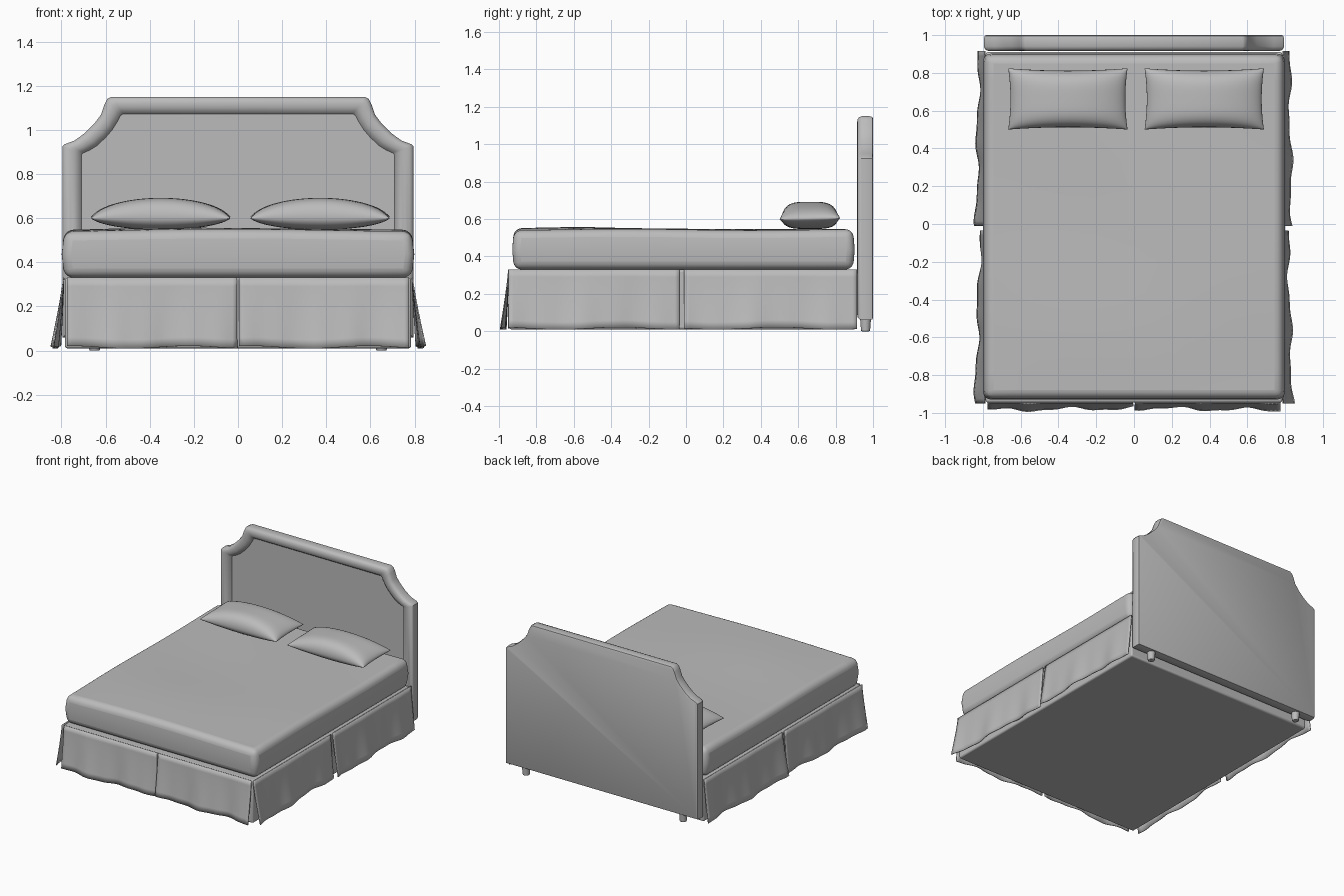
import bpy, bmesh, math
from mathutils import Vector

if "Cube" in bpy.data.objects:
    bpy.data.objects.remove(bpy.data.objects["Cube"])

GREY = (0.5, 0.5, 0.5, 1)
grey = bpy.data.materials.new("plain grey")
grey.use_nodes = True
grey.diffuse_color = GREY
grey.node_tree.nodes["Principled BSDF"].inputs["Base Color"].default_value = GREY


def finish(name, bm, angle=40):
    bmesh.ops.recalc_face_normals(bm, faces=bm.faces)
    mesh = bpy.data.meshes.new(name)
    bm.to_mesh(mesh)
    bm.free()
    mesh.materials.append(grey)
    ob = bpy.data.objects.new(name, mesh)
    bpy.context.collection.objects.link(ob)
    bpy.ops.object.select_all(action='DESELECT')
    ob.select_set(True)
    bpy.context.view_layer.objects.active = ob
    bpy.ops.object.shade_smooth_by_angle(angle=math.radians(angle))
    return ob


def box(lo, hi):
    bm = bmesh.new()
    bmesh.ops.create_cube(bm, size=1)
    lo, hi = Vector(lo), Vector(hi)
    for v in bm.verts:
        v.co = (lo + hi) / 2 + v.co * (hi - lo)
    return bm


def sheet(bm, nu, nv, func):
    """Grid of quads from func(u, v), u and v running 0 to 1."""
    rows = [[bm.verts.new(func(i / nu, j / nv)) for j in range(nv + 1)]
            for i in range(nu + 1)]
    for a, b in zip(rows, rows[1:]):
        for j in range(nv):
            bm.faces.new((a[j], b[j], b[j + 1], a[j + 1]))


def bevel(ob, width, segments):
    mod = ob.modifiers.new("rounding", 'BEVEL')
    mod.width, mod.segments = width, segments
    mod.limit_method, mod.angle_limit = 'ANGLE', math.radians(60)


# Box base
bevel(finish("box_base", box((-.785, -.945, .01), (.785, .91, .33))), .012, 3)

# Mattress: cut into a grid, softly bulged, rounded at the edges
bm = box((-.787, -.92, .33), (.787, .893, .543))
for axis, cuts in ((2, 1), (0, 10), (1, 12)):
    edges = [e for e in bm.edges
             if abs((e.verts[0].co - e.verts[1].co).normalized()[axis]) > .9]
    bmesh.ops.subdivide_edges(bm, edges=edges, cuts=cuts, use_grid_fill=True)
for v in bm.verts:
    x, y, z = v.co
    if z > .5:
        hump = math.exp(-((y + .5) / .4) ** 2) * math.cos(x * 1.9)
        v.co.z += .014 * hump + .003 * math.sin(4 * x + 5 * y)
    elif z > .35:
        v.co.x += math.copysign(.012, x) if abs(x) > .78 else 0
        v.co.y += math.copysign(.009, y) if abs(y) > .88 else 0
bevel(finish("mattress", bm, 60), .042, 5)


# Skirt panels: flared, rippled cloth hung from the top of the base
def skirt(name, start, end, out, flare, flare_end, phase):
    start, end, out = Vector(start), Vector(end), Vector(out)

    def point(u, v):
        drop = v ** 1.2
        ripple = .009 * math.sin(u * 13 + phase) + .004 * math.sin(u * 29 + phase)
        push = drop * (flare + (flare_end - flare) * u + ripple)
        p = start.lerp(end, u) + out * push
        p.z = .33 - v * (.315 - .006 * math.sin(u * 9 + phase))
        return p

    bm = bmesh.new()
    sheet(bm, 36, 8, point)
    ob = finish(name, bm, 60)
    mod = ob.modifiers.new("cloth", 'SOLIDIFY')
    mod.thickness, mod.offset = .006, 0


for side, word in ((1, "left"), (-1, "right")):
    skirt(word + "_front_skirt", (side * .004, -.948, 0), (side * .775, -.948, 0),
          (0, -1, 0), .025, .036, side)
    skirt(word + "_foot_side_skirt", (side * .79, -.95, 0), (side * .79, -.035, 0),
          (side, 0, 0), .048, .022, 1 + side)
    skirt(word + "_head_side_skirt", (side * .79, -.01, 0), (side * .79, .915, 0),
          (side, 0, 0), .044, .03, 2 + side)


# Headboard: scooped outline blended to an inner outline for a padded border
def mirrored(half):
    return half + [(-x, z) for x, z in reversed(half)]


outer = mirrored([(.795, .06), (.795, .925), (.785, .935), (.74, .952), (.695, .985),
                  (.65, 1.03), (.62, 1.07), (.605, 1.115), (.592, 1.14), (.575, 1.15)])
inner = mirrored([(.708, .13), (.708, .888), (.7, .896), (.672, .908), (.64, .928),
                  (.6, .965), (.57, 1.0), (.545, 1.04), (.532, 1.065), (.52, 1.073)])
profile = [(.15, 1.0), (.05, .996), (0, .98), (0, .94), (.07, .926), (.2, .918),
           (.42, .915), (.65, .918), (.85, .926), (1, .942)]
bm = bmesh.new()
rings = [[bm.verts.new((a[0] + (b[0] - a[0]) * t, y, a[1] + (b[1] - a[1]) * t))
          for a, b in zip(outer, inner)] for t, y in profile]
for r, s in zip(rings, rings[1:]):
    for i in range(len(r)):
        j = (i + 1) % len(r)
        bm.faces.new((r[i], r[j], s[j], s[i]))
bm.faces.new(rings[0])
bm.faces.new(rings[-1])
finish("headboard", bm, 35)

# Headboard feet
for side, word in ((1, "left"), (-1, "right")):
    bm = bmesh.new()
    bmesh.ops.create_cone(bm, cap_ends=True, segments=20, radius1=.024,
                          radius2=.03, depth=.08)
    bmesh.ops.translate(bm, verts=bm.verts, vec=(side * .65, .96, .04))
    bevel(finish(word + "_headboard_foot", bm), .005, 2)

# Pillows: two domed sheets meeting at a pinched seam
for cx, word in ((.372, "left"), (-.35, "right")):
    bm = bmesh.new()
    for height in (.09, -.055):
        def dome(u, v):
            a, b = -math.cos(u * math.pi), -math.cos(v * math.pi)
            h = (1 - a * a) ** .55 * (1 - b ** 4) ** .5
            x = cx + a * (.316 - .012 * (1 - b * b))
            y = .662 + b * (.162 - .012 * (1 - a * a))
            return (x, y, .602 + height * h + .004 * a * a * b)
        sheet(bm, 28, 20, dome)
    bmesh.ops.remove_doubles(bm, verts=bm.verts, dist=.0005)
    finish(word + "_pillow", bm, 75)
